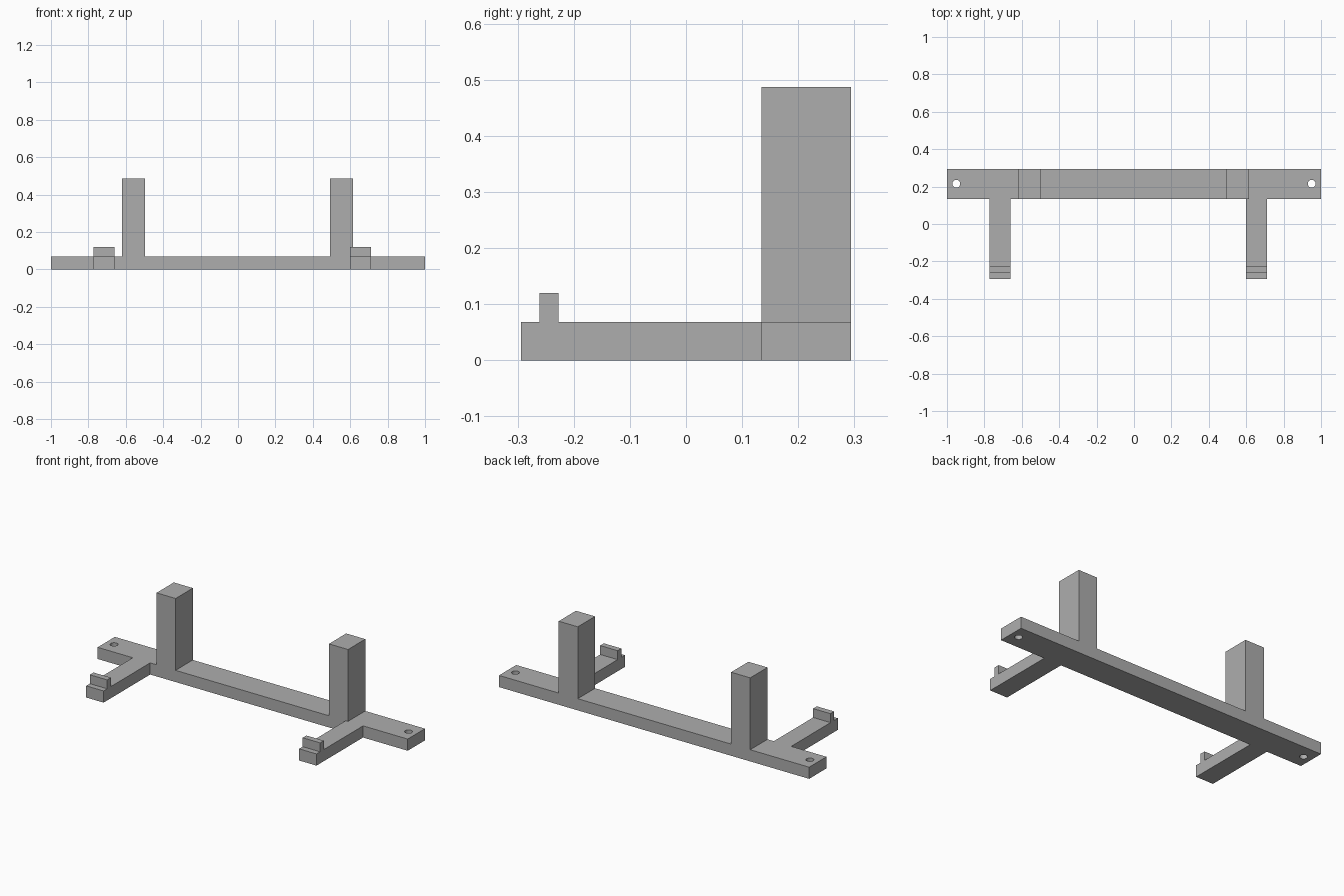
import bpy
import bmesh
from mathutils import Vector

if "Cube" in bpy.data.objects:
    bpy.data.objects.remove(bpy.data.objects["Cube"], do_unlink=True)

# Single flat grey
grey = bpy.data.materials.new("plain_grey")
grey.use_nodes = True
colour = (0.42, 0.42, 0.42, 1)
grey.diffuse_color = colour
grey.node_tree.nodes["Principled BSDF"].inputs["Base Color"].default_value = colour

BAR_FRONT, BAR_BACK, BAR_TOP = 0.135, 0.294, 0.068
ARM_FRONT = -0.294


def extrude_profile(name, points, direction):
    """Extrude a flat outline along a direction into a closed solid."""
    bm = bmesh.new()
    face = bm.faces.new([bm.verts.new(p) for p in points])
    result = bmesh.ops.extrude_face_region(bm, geom=[face], use_keep_orig=True)
    moved = [g for g in result["geom"] if isinstance(g, bmesh.types.BMVert)]
    bmesh.ops.translate(bm, verts=moved, vec=Vector(direction))
    bmesh.ops.recalc_face_normals(bm, faces=bm.faces)
    mesh = bpy.data.meshes.new(name)
    bm.to_mesh(mesh)
    bm.free()
    mesh.materials.append(grey)
    obj = bpy.data.objects.new(name, mesh)
    bpy.context.collection.objects.link(obj)
    return obj


def box(name, x0, x1, y0, y1, z0, z1):
    base = [(x0, y0, z0), (x1, y0, z0), (x1, y1, z0), (x0, y1, z0)]
    return extrude_profile(name, base, (0, 0, z1 - z0))


# Long rear bar with a screw hole near each end
bar = box("base_bar", -1, 1, BAR_FRONT, BAR_BACK, 0, BAR_TOP)
for side, x in (("right", -0.95), ("left", 0.95)):
    bpy.ops.mesh.primitive_cylinder_add(vertices=32, radius=0.021, depth=0.3,
                                        location=(x, 0.215, BAR_TOP / 2))
    cutter = bpy.context.object
    cutter.name = side + "_hole_cutter"
    cutter.data.materials.append(grey)
    cutter.hide_render = True
    cutter.hide_set(True)
    cut = bar.modifiers.new(side + "_screw_hole", "BOOLEAN")
    cut.operation = "DIFFERENCE"
    cut.solver = "EXACT"
    cut.object = cutter

# Upright posts standing on the bar
for side, x in (("right", -0.62), ("left", 0.492)):
    box(side + "_post", x, x + 0.123, BAR_FRONT, BAR_BACK, BAR_TOP, 0.487)

# Forward arms, each with a raised lip near the tip
arm_outline = [(BAR_FRONT, 0), (BAR_FRONT, BAR_TOP), (-0.227, BAR_TOP), (-0.227, 0.12),
               (-0.261, 0.12), (-0.261, BAR_TOP), (ARM_FRONT, BAR_TOP), (ARM_FRONT, 0)]
for side, x in (("right", -0.773), ("left", 0.6)):
    extrude_profile(side + "_arm", [(x, y, z) for y, z in arm_outline], (0.112, 0, 0))
